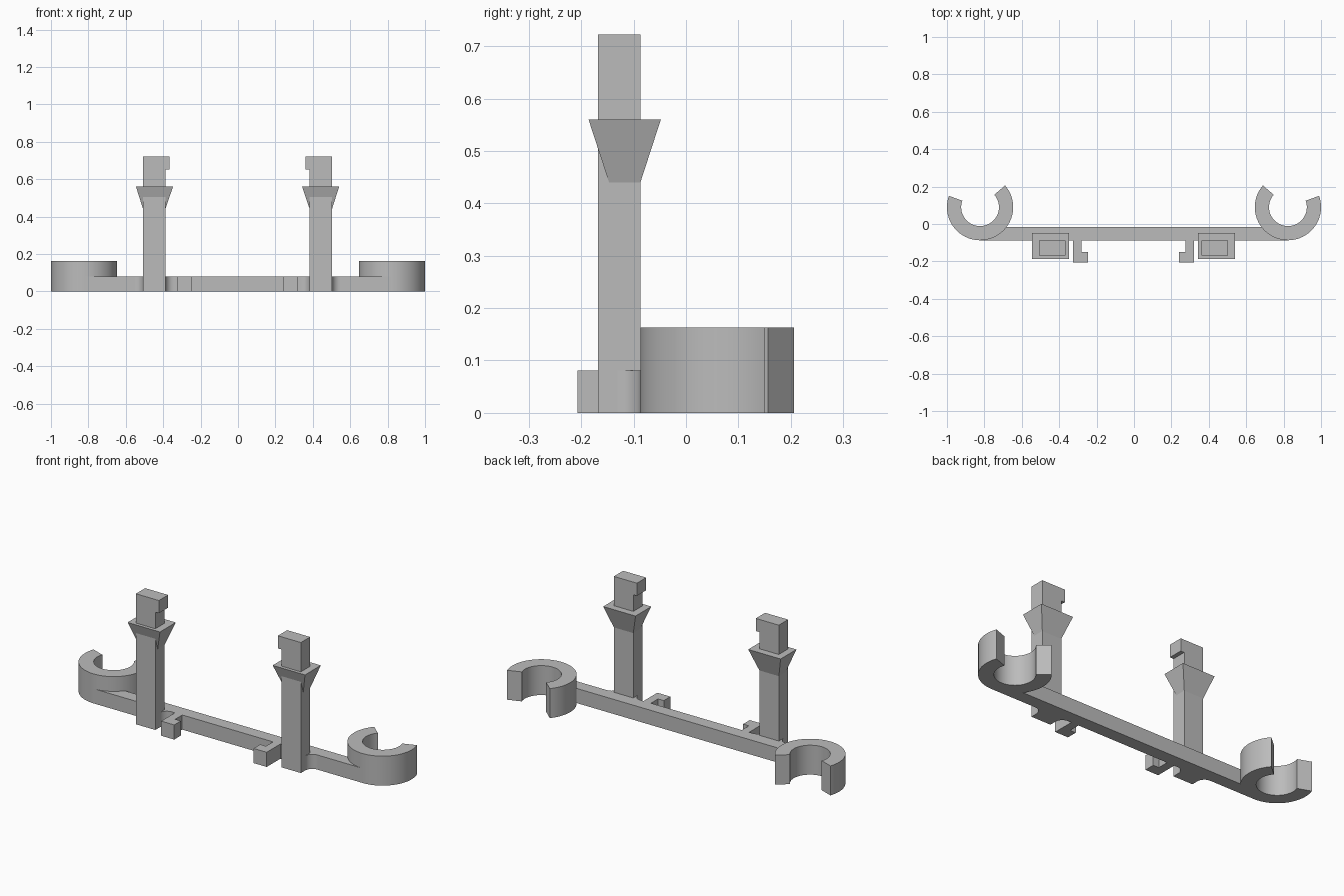
import bpy, bmesh
from math import cos, sin, radians

if "Cube" in bpy.data.objects:
    bpy.data.objects.remove(bpy.data.objects["Cube"])

grey = bpy.data.materials.new("plain grey")
grey.use_nodes = True
grey.diffuse_color = (0.5, 0.5, 0.5, 1)
grey.node_tree.nodes["Principled BSDF"].inputs["Base Color"].default_value = (0.5, 0.5, 0.5, 1)

BAR_FRONT, BAR_BACK, BAR_TOP = -0.087, -0.017, 0.081
POST_FRONT = -0.168


def finish(name, bm, smooth=False):
    bmesh.ops.recalc_face_normals(bm, faces=bm.faces)
    mesh = bpy.data.meshes.new(name)
    bm.to_mesh(mesh)
    bm.free()
    mesh.materials.append(grey)
    obj = bpy.data.objects.new(name, mesh)
    bpy.context.collection.objects.link(obj)
    if smooth:
        bpy.ops.object.select_all(action='DESELECT')
        obj.select_set(True)
        bpy.context.view_layer.objects.active = obj
        bpy.ops.object.shade_smooth_by_angle(angle=radians(30))
    return obj


def prism(name, outline, vector, smooth=False):
    """Extrude a flat outline of 3D points along a vector."""
    bm = bmesh.new()
    face = bm.faces.new([bm.verts.new(p) for p in outline])
    new = bmesh.ops.extrude_face_region(bm, geom=[face])["geom"]
    bmesh.ops.translate(bm, vec=vector, verts=[v for v in new if isinstance(v, bmesh.types.BMVert)])
    return finish(name, bm, smooth)


def arc(cx, cy, r, start, end, steps):
    angles = [radians(start + (end - start) * i / steps) for i in range(steps + 1)]
    return [(cx + r * cos(a), cy + r * sin(a)) for a in angles]


def rect(x0, x1, y0, y1):
    return [(x0, y0), (x1, y0), (x1, y1), (x0, y1)]


# Long crossbar joining the two clips
prism("crossbar", [(x, y, 0) for x, y in rect(-0.822, 0.822, BAR_FRONT, BAR_BACK)], (0, 0, BAR_TOP))

for side, label in ((1, "left"), (-1, "right")):
    # Posts and hooks sit a hair off centre
    def place(points, z=0, shift=-0.0025):
        return [(side * x + shift, y, z) for x, y in points]

    # Open ring clip at the end of the bar
    outer = arc(0.823, 0.09, 0.177, 20, -221, 64)
    inner = arc(0.823, 0.09, 0.101, -221, 20, 64)
    prism(label + "_ring_clip", place(outer + inner, shift=0), (0, 0, 0.163), True)

    # Upright post with its latch tab, drawn as a front profile
    profile = [(0.386, 0), (0.505, 0), (0.505, 0.722), (0.364, 0.722), (0.364, 0.652), (0.386, 0.652)]
    prism(label + "_post", [(side * x - 0.0025, POST_FRONT, z) for x, z in profile],
          (0, BAR_FRONT - POST_FRONT, 0))

    # Flared collar around the post
    bm = bmesh.new()
    low = [bm.verts.new(p) for p in place(rect(0.386, 0.505, -0.147, BAR_FRONT), 0.44)]
    high = [bm.verts.new(p) for p in place(rect(0.345, 0.543, -0.186, -0.048), 0.56)]
    bm.faces.new(low)
    bm.faces.new(high)
    for i in range(4):
        j = (i + 1) % 4
        bm.faces.new((low[i], low[j], high[j], high[i]))
    finish(label + "_collar", bm)

    # Concave fillets where the post meets the bar
    r = 0.044
    for edge, out, where in ((0.505, 1, "outer"), (0.386, -1, "inner")):
        curve = [(edge + out * (r - x), BAR_FRONT - r + y) for x, y in arc(0, 0, r, 0, 90, 10)]
        corner = [(edge, BAR_FRONT)]
        prism(f"{label}_{where}_fillet", place(corner + curve), (0, 0, BAR_TOP), True)

    # Small L-shaped hook on the front of the bar
    hook = [(0.323, BAR_FRONT), (0.323, -0.207), (0.243, -0.207), (0.243, -0.149),
            (0.278, -0.149), (0.278, BAR_FRONT)]
    prism(label + "_hook", place(hook), (0, 0, BAR_TOP))
